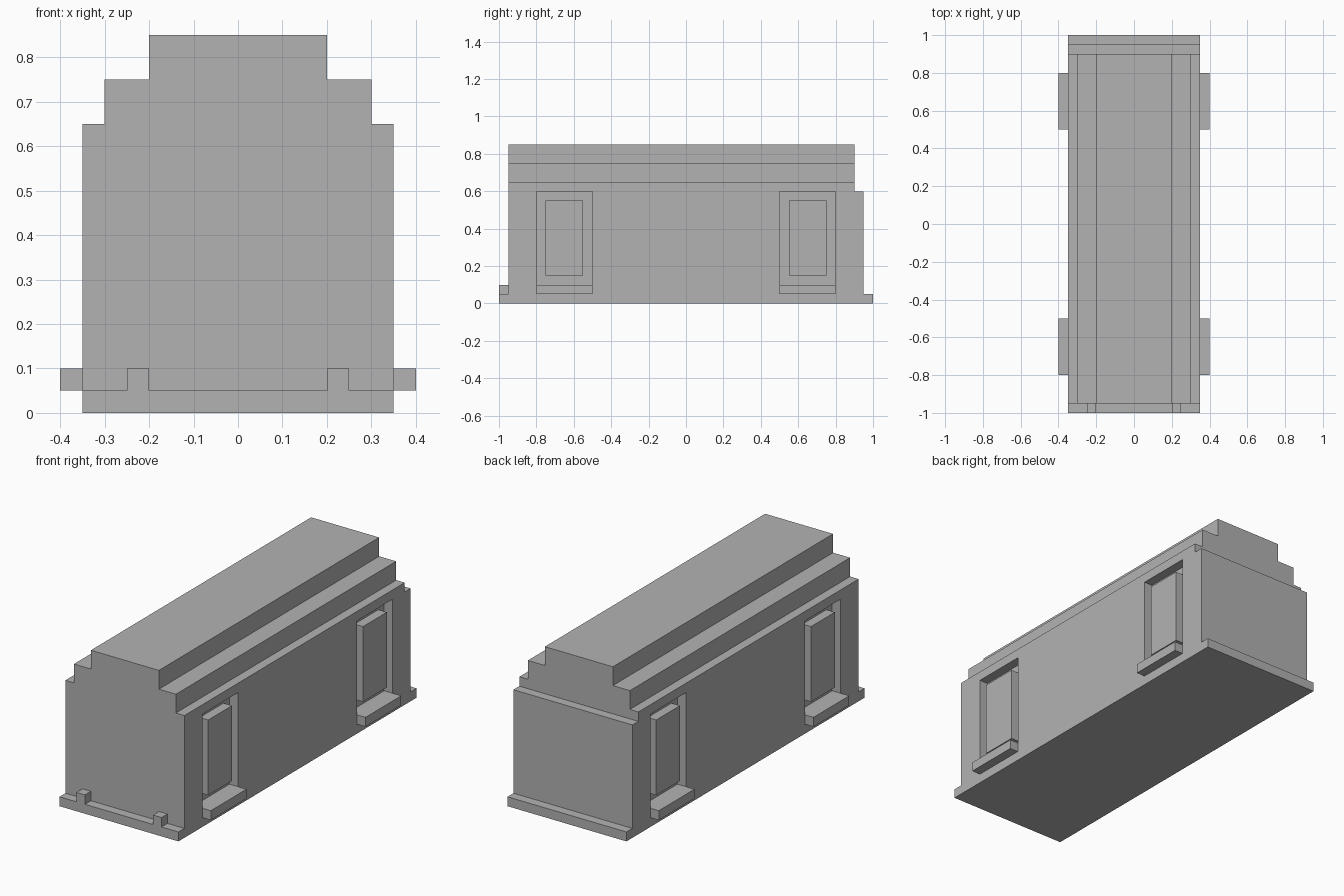
import bpy
import bmesh

cube = bpy.data.objects.get("Cube")
if cube:
    bpy.data.objects.remove(cube, do_unlink=True)

grey = bpy.data.materials.new("plain_grey")
grey.use_nodes = True
colour = (0.448, 0.448, 0.448, 1)
grey.diffuse_color = colour
grey.node_tree.nodes["Principled BSDF"].inputs["Base Color"].default_value = colour


def prism(name, profile, y0, y1):
    """Extrude an x-z outline along y."""
    bm = bmesh.new()
    face = bm.faces.new([bm.verts.new((x, y0, z)) for x, z in profile])
    out = bmesh.ops.extrude_face_region(bm, geom=[face])["geom"]
    verts = [v for v in out if isinstance(v, bmesh.types.BMVert)]
    bmesh.ops.translate(bm, verts=verts, vec=(0, y1 - y0, 0))
    bmesh.ops.recalc_face_normals(bm, faces=bm.faces)
    mesh = bpy.data.meshes.new(name)
    bm.to_mesh(mesh)
    bm.free()
    mesh.materials.append(grey)
    obj = bpy.data.objects.new(name, mesh)
    bpy.context.collection.objects.link(obj)
    return obj


def box(name, x0, x1, y0, y1, z0, z1):
    return prism(name, [(x0, z0), (x1, z0), (x1, z1), (x0, z1)], y0, y1)


# Base plate and rear end panel
box("base_plate", -0.35, 0.35, -1, 1, 0, 0.05)
box("rear_panel", -0.35, 0.35, 0.9, 0.95, 0.05, 0.6)

# Main body with a stepped roof
half = [(0.35, 0.05), (0.35, 0.65), (0.3, 0.65), (0.3, 0.75), (0.2, 0.75), (0.2, 0.85)]
body = prism("body", half + [(-x, z) for x, z in reversed(half)], -0.95, 0.9)

for side, s in (("left", 1), ("right", -1)):
    # Small blocks on the front ledge
    box(f"front_block_{side}", *sorted((s * 0.2, s * 0.25)), -1, -0.95, 0.05, 0.1)

    for end, y in (("front", -0.65), ("rear", 0.65)):
        tag = f"{end}_{side}"
        # Doorway recess
        cutter = box(f"doorway_cutter_{tag}", *sorted((s * 0.3, s * 0.45)),
                     y - 0.15, y + 0.15, 0.1, 0.6)
        cutter.hide_render = True
        mod = body.modifiers.new("doorway", "BOOLEAN")
        mod.operation = "DIFFERENCE"
        mod.solver = "EXACT"
        mod.object = cutter
        bpy.context.view_layer.objects.active = body
        bpy.ops.object.modifier_apply(modifier=mod.name)
        bpy.data.objects.remove(cutter, do_unlink=True)
        # Door panel and step
        box(f"door_{tag}", *sorted((s * 0.3, s * 0.35)),
            y - 0.1, y + 0.1, 0.15, 0.55)
        box(f"step_{tag}", *sorted((s * 0.35, s * 0.4)),
            y - 0.15, y + 0.15, 0.05, 0.1)
